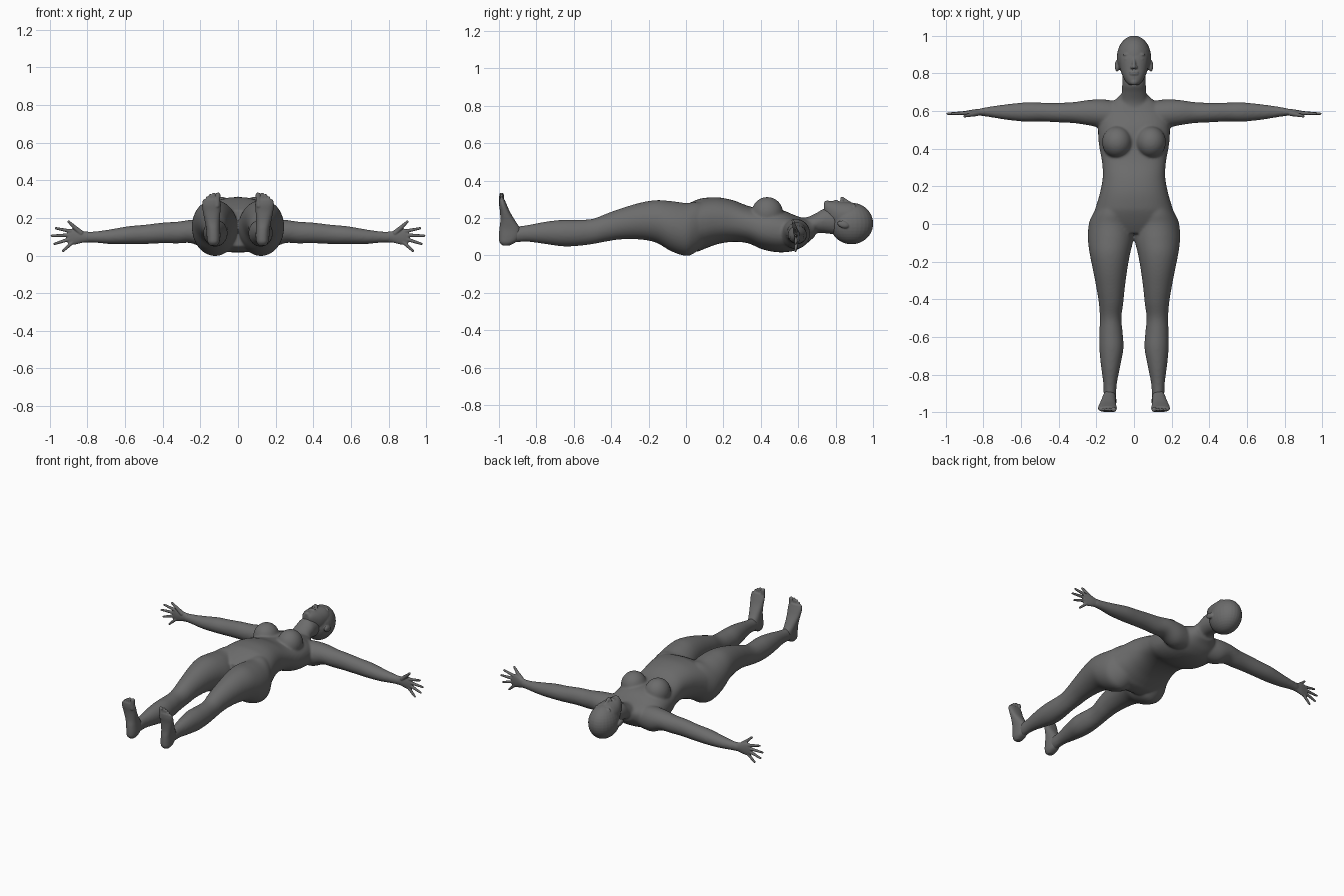
import bpy, bmesh, math
from mathutils import Matrix, Vector

skin = bpy.data.materials.new("dark grey")
skin.diffuse_color = (0.15, 0.15, 0.15, 1)


def spline(p0, p1, p2, p3, t):
    """Catmull-Rom blend of four values."""
    return 0.5 * (2 * p1 + (p2 - p0) * t + (2 * p0 - 5 * p1 + 4 * p2 - p3) * t * t
                  + (3 * p1 - p0 - 3 * p2 + p3) * t ** 3)


def loft(bm, axis, rings, power=2.0, sides=40, steps=5):
    """Skin oval rings (position, a_min, a_max, b_min, b_max) along an axis."""
    fine = []
    for i in range(len(rings) - 1):
        quad = [rings[max(0, min(len(rings) - 1, i + k))] for k in (-1, 0, 1, 2)]
        fine += [[spline(*v, s / steps) for v in zip(*quad)] for s in range(steps)]
    fine.append(rings[-1])
    loops = []
    for t, a0, a1, b0, b1 in fine:
        loop = []
        for k in range(sides):
            ang = 2 * math.pi * k / sides
            c, s = math.cos(ang), math.sin(ang)
            a = (a0 + a1) / 2 + (a1 - a0) / 2 * math.copysign(abs(c) ** (2 / power), c)
            b = (b0 + b1) / 2 + (b1 - b0) / 2 * math.copysign(abs(s) ** (2 / power), s)
            co = {'X': (t, a, b), 'Y': (a, t, b), 'Z': (a, b, t)}[axis]
            loop.append(bm.verts.new(co))
        loops.append(loop)
    for l0, l1 in zip(loops, loops[1:]):
        for k in range(sides):
            n = (k + 1) % sides
            bm.faces.new((l0[k], l0[n], l1[n], l1[k]))
    bm.faces.new(loops[0])
    bm.faces.new(loops[-1])


def ball(bm, centre, radii, tilt=0.0):
    m = Matrix.Translation(centre) @ Matrix.Rotation(tilt, 4, 'X') @ Matrix.Diagonal((*radii, 1))
    bmesh.ops.create_uvsphere(bm, u_segments=28, v_segments=18, radius=1, matrix=m)


def digit(bm, start, end, r0, r1):
    """Tapered limb with round ends."""
    p, q = Vector(start), Vector(end)
    d = q - p
    m = Matrix.Translation((p + q) / 2) @ d.to_track_quat('Z', 'Y').to_matrix().to_4x4()
    bmesh.ops.create_cone(bm, cap_ends=True, segments=16, radius1=r0, radius2=r1,
                          depth=d.length, matrix=m)
    ball(bm, p, (r0,) * 3)
    ball(bm, q, (r1,) * 3)


def finish(bm, name, voxel, smooth):
    """Mirror the right half, fuse the volumes and soften the joins."""
    bmesh.ops.recalc_face_normals(bm, faces=bm.faces[:])
    mesh = bpy.data.meshes.new(name)
    bm.to_mesh(mesh)
    bm.free()
    mesh.materials.append(skin)
    mesh.shade_smooth()
    ob = bpy.data.objects.new(name, mesh)
    bpy.context.collection.objects.link(ob)
    mirror = ob.modifiers.new("mirror", 'MIRROR')
    mirror.use_mirror_merge = False
    fuse = ob.modifiers.new("fuse", 'REMESH')
    fuse.mode = 'VOXEL'
    fuse.voxel_size = voxel
    fuse.use_smooth_shade = True
    soft = ob.modifiers.new("soften", 'SMOOTH')
    soft.factor = 0.5
    soft.iterations = smooth


# Body: torso, neck, breasts, arms and legs
bm = bmesh.new()
torso = [(-.05, .15, .05, .24), (0, .215, .02, .27), (.06, .212, .02, .298),
         (.1, .2, .035, .307), (.17, .18, .06, .31), (.25, .166, .072, .295),
         (.33, .17, .065, .265), (.4, .183, .035, .25), (.46, .19, .02, .25),
         (.52, .19, .016, .24), (.58, .18, .025, .215), (.63, .14, .05, .198),
         (.665, .095, .08, .19), (.69, .07, .1, .2)]
loft(bm, 'Y', [(y, -w, w, lo, hi) for y, w, lo, hi in torso], power=2.3)
neck = [(.6, .085, .08, .2), (.65, .073, .105, .205), (.7, .064, .118, .228),
        (.74, .063, .118, .25), (.8, .06, .11, .25)]
loft(bm, 'Y', [(y, -w, w, lo, hi) for y, w, lo, hi in neck])
ball(bm, (.09, .435, .225), (.08, .085, .087))
arm = [(.08, .58, .07, .115, .075), (.17, .587, .076, .115, .08), (.25, .592, .066, .128, .062),
       (.32, .592, .056, .122, .058), (.4, .592, .052, .12, .055), (.5, .595, .05, .112, .051),
       (.58, .595, .051, .108, .048), (.68, .595, .041, .1, .039), (.76, .596, .029, .098, .03),
       (.81, .595, .021, .098, .028), (.83, .594, .016, .099, .028)]
loft(bm, 'X', [(x, y - ry, y + ry, z - rz, z + rz) for x, y, ry, z, rz in arm])
leg = [(.1, .11, .08, .06, .28), (.05, .115, .105, .015, .285), (0, .122, .118, -.003, .28),
       (-.08, .124, .121, .022, .29), (-.16, .128, .107, .068, .295), (-.25, .127, .09, .085, .28),
       (-.35, .124, .074, .085, .25), (-.42, .122, .065, .075, .225), (-.5, .124, .057, .06, .195),
       (-.58, .122, .062, .05, .19), (-.66, .12, .064, .048, .19), (-.75, .124, .052, .06, .18),
       (-.84, .127, .037, .072, .163), (-.9, .128, .033, .07, .155), (-.96, .13, .03, .065, .15)]
loft(bm, 'Y', [(y, x - r, x + r, lo, hi) for y, x, r, lo, hi in leg])
finish(bm, "body", 0.007, 10)

# Head: skull, jaw, nose, lips, brow, eyes and ears
bm = bmesh.new()
ball(bm, (0, .885, .17), (.091, .116, .111))
jaw = [(.738, .022, .235, .275), (.75, .038, .205, .287), (.78, .057, .165, .291),
       (.82, .072, .14, .288), (.88, .078, .13, .284), (.92, .065, .14, .27)]
loft(bm, 'Y', [(y, -w, w, lo, hi) for y, w, lo, hi in jaw], power=2.2)
digit(bm, (0, .88, .277), (0, .835, .303), .008, .0105)
ball(bm, (.01, .833, .294), (.01, .009, .009))
for y in (.797, .808):
    ball(bm, (0, y, .288), (.024, .006, .009))
ball(bm, (0, .755, .277), (.022, .018, .016))
ball(bm, (.034, .9, .262), (.026, .009, .012))
ball(bm, (.034, .876, .265), (.018, .009, .013))
ball(bm, (.09, .84, .165), (.012, .032, .019), -0.3)
finish(bm, "head", 0.004, 4)

# Hands: palm, thumb and four spread fingers
bm = bmesh.new()
palm = [(.79, .595, .022, .098, .028), (.82, .594, .018, .099, .03), (.85, .593, .016, .1, .038),
        (.88, .591, .013, .1, .043), (.905, .59, .009, .099, .036)]
loft(bm, 'X', [(x, y - ry, y + ry, z - rz, z + rz) for x, y, ry, z, rz in palm])
fingers = [(.89, .129, .968, .145), (.9, .108, .99, .105), (.896, .087, .975, .062),
           (.88, .07, .93, .024)]
for x0, z0, x1, z1 in fingers:
    digit(bm, (x0, .59, z0), (x1, .586, z1), .0105, .0065)
digit(bm, (.835, .588, .12), (.872, .58, .153), .015, .0105)
digit(bm, (.872, .58, .153), (.9, .573, .18), .0105, .007)
finish(bm, "hands", 0.003, 3)

# Feet: sole standing upright with heel below and toes on top
bm = bmesh.new()
foot = [(.052, .13, .018, -.98, -.945), (.07, .13, .031, -.997, -.91), (.1, .13, .036, -1, -.885),
        (.14, .132, .037, -.998, -.885), (.18, .136, .04, -.993, -.91), (.23, .14, .046, -.994, -.94),
        (.27, .141, .05, -.999, -.958), (.298, .141, .045, -.998, -.97)]
loft(bm, 'Z', [(z, x - r, x + r, lo, hi) for z, x, r, lo, hi in foot], power=2.3)
toes = [(.106, .322, .0145), (.129, .325, .0105), (.147, .318, .01), (.163, .307, .0095),
        (.177, .292, .009)]
for x, z, r in toes:
    digit(bm, (.141 + (x - .141) * .85, -.985, .265), (x, -.986, z), r, r * .9)
finish(bm, "feet", 0.004, 3)
